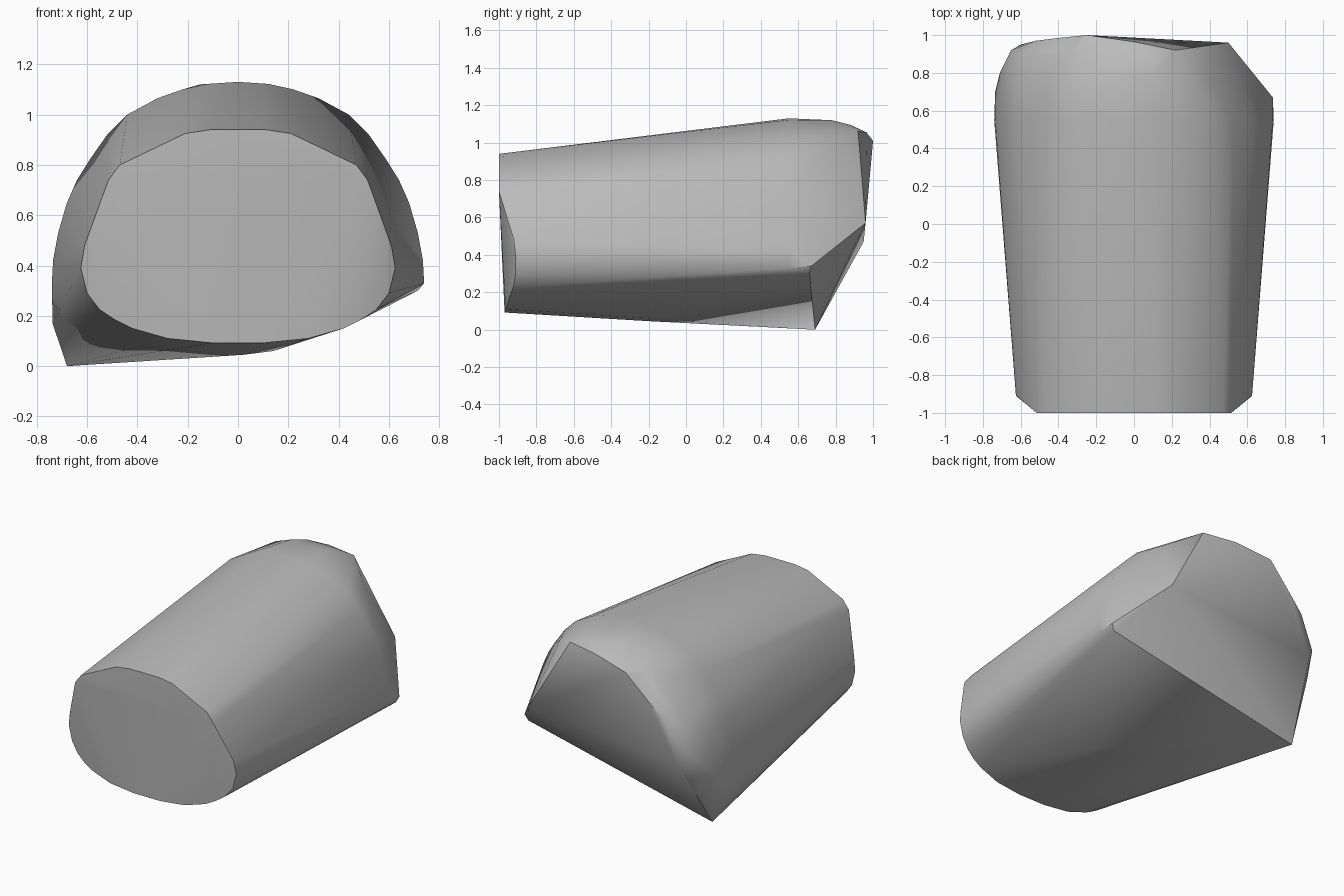
import bpy, bmesh, math

cube = bpy.data.objects.get("Cube")
if cube:
    bpy.data.objects.remove(cube, do_unlink=True)


def mirrored(profile):
    """Both halves of a symmetric profile."""
    return [(s * x, y, z) for x, y, z in profile for s in (1, -1)]


# Blunt front face: half outline, its sides bending backwards
front_half = [(.11, -1, .94), (.21, -1, .925), (.47, -1, .80), (.515, -1, .74),
              (.61, -.92, .48), (.625, -.91, .39), (.60, -.912, .29), (.55, -.925, .225),
              (.49, -.94, .185), (.42, -.95, .15), (.28, -.965, .11), (.1, -.97, .092)]

# Widest section near the back, as a half arch
arch = [(0, 1.13), (.12, 1.122), (.22, 1.1), (.32, 1.065), (.44, 1.0), (.52, .92), (.59, .82),
        (.64, .74), (.68, .65), (.715, .53), (.735, .42), (.74, .33)]
back_half = [(x, .55, z) for x, z in arch]

# Rounded shoulder behind the arch, fuller on the right
crown = [(-.15, .78, 1.12), (.1, .78, 1.12), (-.1, .88, 1.095), (.1, .88, 1.095),
         (.22, .92, 1.06), (.0, .965, 1.055), (-.25, 1, 1.01), (.4, .77, .97)]
shoulder = [(-.35, .9, 1.01), (-.45, .8, .96), (-.4, .985, .86), (-.52, .97, .74),
            (-.6, .88, .74), (-.65, .92, .55), (-.6, .95, .47), (-.68, .75, .62),
            (-.71, .8, .42), (-.735, .7, .3), (-.737, .6, .17)]

# Broken-off corners of the back and the belly
corners = [(-.68, .69, 0), (.715, .66, .3), (.735, .67, .34), (.5, .96, .57),
           (.14, -.19, .06), (.02, -.19, .045)]

# Skin the sections as one convex body
bm = bmesh.new()
for p in mirrored(front_half) + mirrored(back_half) + crown + shoulder + corners:
    bm.verts.new(p)
bmesh.ops.remove_doubles(bm, verts=bm.verts, dist=.001)
hull = bmesh.ops.convex_hull(bm, input=bm.verts)
loose = {v for v in hull["geom_interior"] + hull["geom_unused"]
         if isinstance(v, bmesh.types.BMVert)}
bmesh.ops.delete(bm, geom=list(loose), context='VERTS')
bmesh.ops.recalc_face_normals(bm, faces=bm.faces)

mesh = bpy.data.meshes.new("rounded_block")
bm.to_mesh(mesh)
bm.free()
block = bpy.data.objects.new("rounded_block", mesh)
bpy.context.collection.objects.link(block)

# Plain grey finish
grey = bpy.data.materials.new("plain_grey")
grey.use_nodes = True
colour = (.5, .5, .5, 1)
grey.diffuse_color = colour
grey.node_tree.nodes["Principled BSDF"].inputs["Base Color"].default_value = colour
mesh.materials.append(grey)

# Smooth sides with crisp rims
bpy.ops.object.select_all(action='DESELECT')
block.select_set(True)
bpy.context.view_layer.objects.active = block
bpy.ops.object.shade_smooth_by_angle(angle=math.radians(30))
